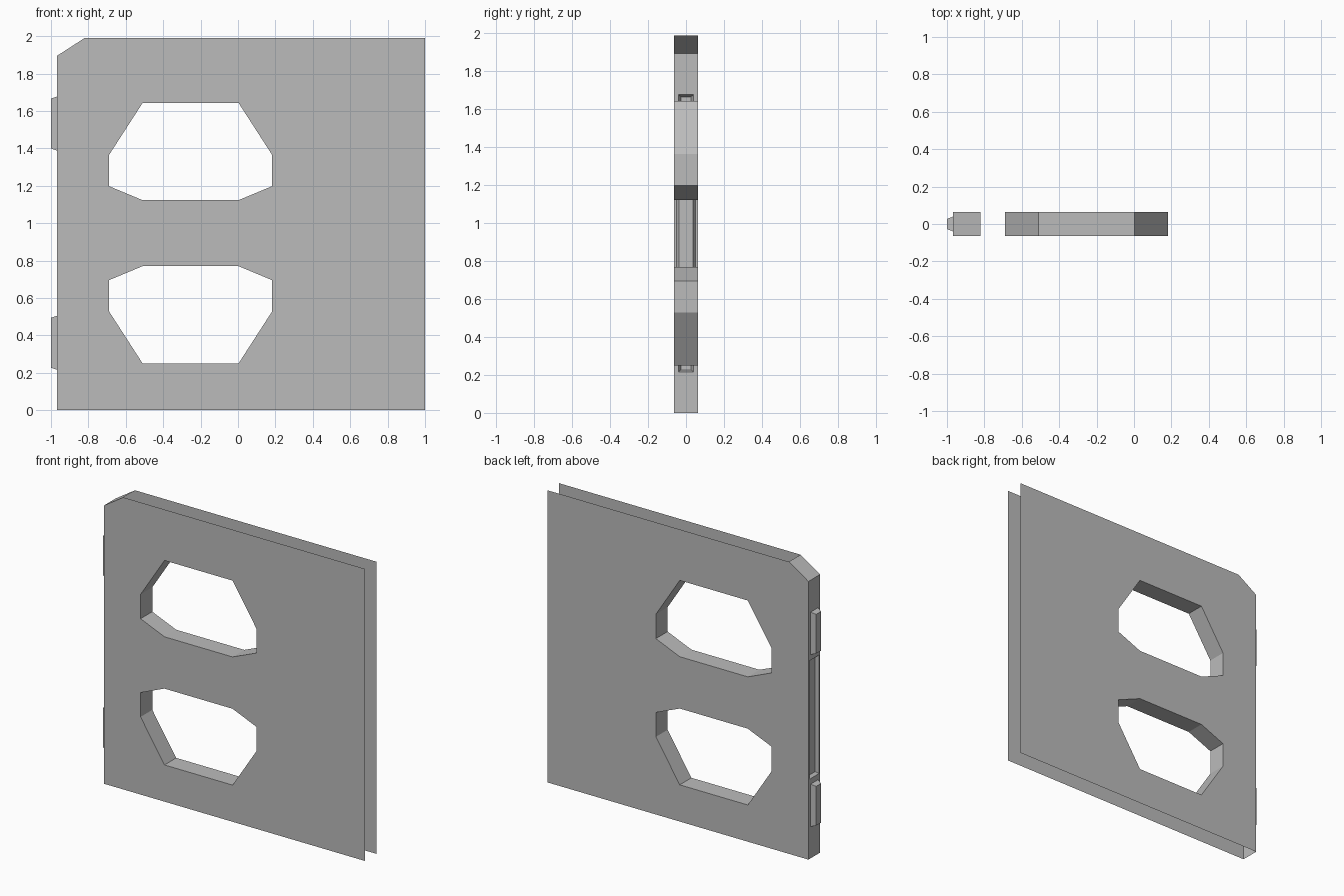
import bpy, bmesh
from mathutils import Vector

cube = bpy.data.objects.get("Cube")
if cube:
    bpy.data.objects.remove(cube, do_unlink=True)

HALF = 0.063      # half the panel thickness
EDGE = -0.967     # x of the closed side edge
TOP = 1.99
MID = 0.9465      # height about which cutouts and tabs mirror

grey = bpy.data.materials.new("plain grey")
grey.use_nodes = True
COLOUR = (0.5, 0.5, 0.5, 1)
grey.diffuse_color = COLOUR
grey.node_tree.nodes["Principled BSDF"].inputs["Base Color"].default_value = COLOUR


def finish(name, bm):
    mesh = bpy.data.meshes.new(name)
    bm.to_mesh(mesh)
    bm.free()
    mesh.materials.append(grey)
    obj = bpy.data.objects.new(name, mesh)
    bpy.context.collection.objects.link(obj)
    return obj


def sheet(name, loops, facing):
    """Flat sheet: first loop is the outline, the others are openings."""
    bm = bmesh.new()
    edges = []
    for loop in loops:
        verts = [bm.verts.new(p) for p in loop]
        edges += [bm.edges.new((a, b)) for a, b in zip(verts, verts[1:] + verts[:1])]
    bmesh.ops.triangle_fill(bm, edges=edges, use_beauty=True, normal=Vector(facing))
    bm.normal_update()
    wrong = [f for f in bm.faces if f.normal.dot(Vector(facing)) < 0]
    bmesh.ops.reverse_faces(bm, faces=wrong)
    return finish(name, bm)


def band(name, first, second, toward=None, closed=True, cap=False):
    """Strip of quads between two matching loops, facing a given point."""
    bm = bmesh.new()
    a = [bm.verts.new(p) for p in first]
    b = [bm.verts.new(p) for p in second]
    n = len(a)
    for i in range(n if closed else n - 1):
        j = (i + 1) % n
        bm.faces.new((a[i], a[j], b[j], b[i]))
    if cap:
        bm.faces.new(b)
    bm.normal_update()
    for f in bm.faces:
        if f.normal.dot(Vector(toward) - f.calc_center_median()) < 0:
            f.normal_flip()
    return finish(name, bm)


def at_y(points, y):
    return [(x, y, z) for x, z in points]


def flip(points):
    return [(x, 2 * MID - z) for x, z in points]


def rect(x, half_y, low, high):
    return [(x, -half_y, low), (x, half_y, low), (x, half_y, high), (x, -half_y, high)]


# Outline and the two mirrored eight-sided cutouts
outline = [(EDGE, 0), (1, 0), (1, TOP), (-0.82, TOP), (EDGE, 1.895)]
upper = [(-0.51, 1.643), (0.003, 1.643), (0.183, 1.364), (0.183, 1.198),
         (0.003, 1.123), (-0.51, 1.123), (-0.69, 1.198), (-0.69, 1.364)]
cutouts = {"upper": upper, "lower": flip(upper)}

# Front and back skins, open along the top, bottom and far side
for name, side in (("front_panel", -1), ("back_panel", 1)):
    loops = [at_y(p, side * HALF) for p in (outline, *cutouts.values())]
    sheet(name, loops, (0, side, 0))

# Cutout linings
for name, points in cutouts.items():
    zs = [z for x, z in points]
    centre = (-0.25, 0, (min(zs) + max(zs)) / 2)
    band(name + "_cutout_lining", at_y(points, -HALF), at_y(points, HALF), centre)

# Corner chamfer
corner = outline[3:]
band("corner_chamfer", at_y(corner, -HALF), at_y(corner, HALF), (-2, 0, 3), closed=False)

# Edge wall with openings for tabs and groove
tabs = {"upper_tab": (1.388, 1.677), "lower_tab": (0.216, 0.505)}
groove = (0.543, 1.35)
openings = [rect(EDGE, 0.04, *span) for span in tabs.values()]
openings.append(rect(EDGE, 0.05, *groove))
sheet("edge_wall", [rect(EDGE, HALF, 0, 1.895)] + openings, (-1, 0, 0))

# Tapered tabs, hollow behind
for name, (low, high) in tabs.items():
    bm_base = rect(EDGE, 0.04, low, high)
    bm_tip = rect(-1, 0.027, low + 0.011, high - 0.011)
    tab = band(name, bm_base, bm_tip, (EDGE, 0, (low + high) / 2), cap=True)
    tab.data.flip_normals()

# Tapered groove between the tabs
low, high = groove
band("edge_groove", rect(EDGE, 0.05, low, high),
     rect(EDGE + 0.02, 0.037, low + 0.013, high - 0.013),
     (EDGE, 0, MID), cap=True)
